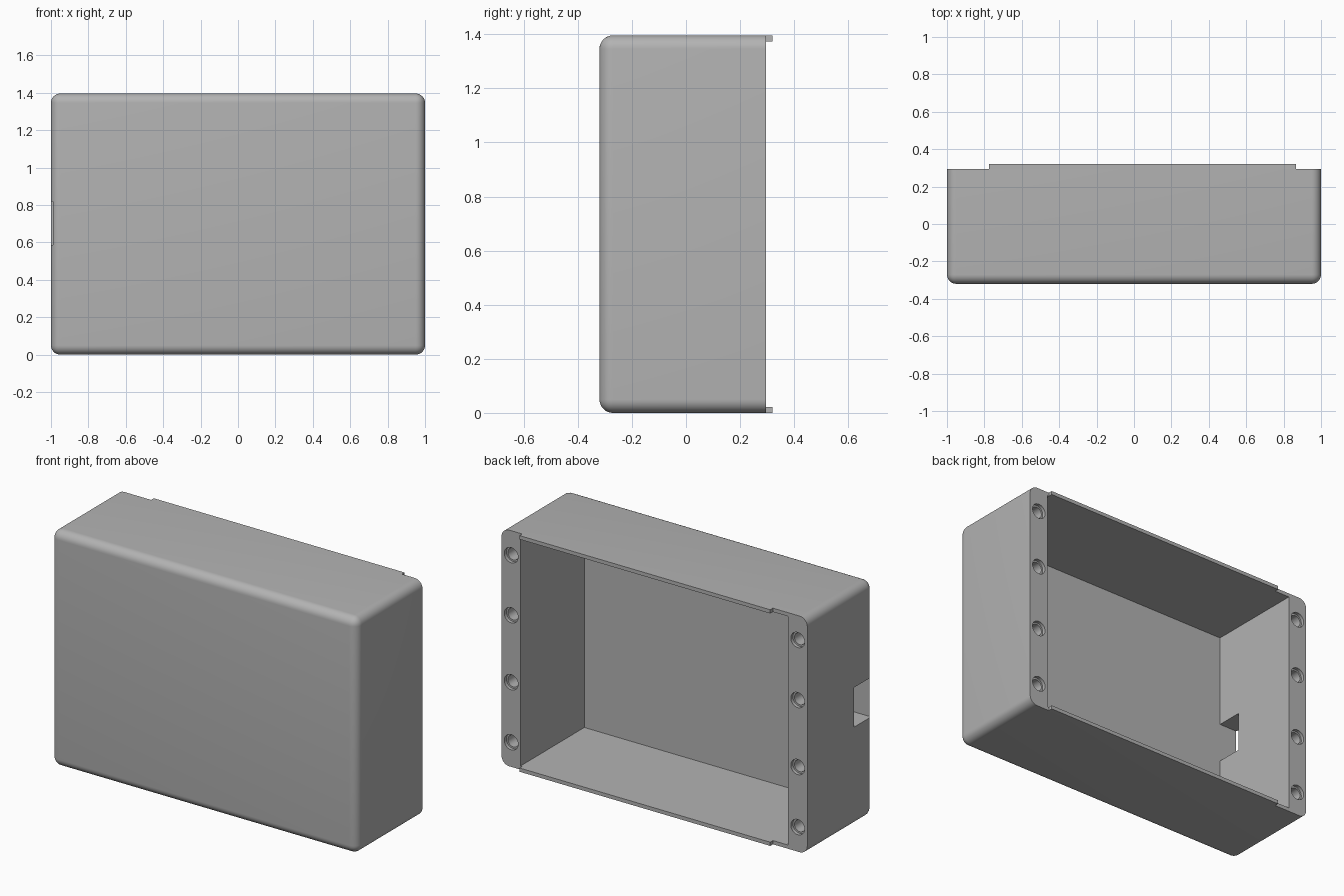
import bpy, bmesh
from mathutils import Matrix, Vector

if "Cube" in bpy.data.objects:
    bpy.data.objects.remove(bpy.data.objects["Cube"])

grey = bpy.data.materials.new("neutral grey")
grey.use_nodes = True
COLOUR = (0.45, 0.45, 0.45, 1)
grey.diffuse_color = COLOUR
grey.node_tree.nodes["Principled BSDF"].inputs["Base Color"].default_value = COLOUR

HEIGHT, RIM, FRONT, WALL = 1.396, 0.295, -0.32, 0.022
MID = HEIGHT / 2


def finish(name, bm):
    mesh = bpy.data.meshes.new(name)
    bm.to_mesh(mesh)
    bm.free()
    mesh.materials.append(grey)
    obj = bpy.data.objects.new(name, mesh)
    bpy.context.collection.objects.link(obj)
    return obj


def box(name, low, high, rounding=0):
    low, high = Vector(low), Vector(high)
    bm = bmesh.new()
    bmesh.ops.create_cube(bm, size=1, matrix=Matrix.Translation((low + high) / 2)
                          @ Matrix.Diagonal((*(high - low), 1)))
    if rounding:
        # Round everything except the edges of the open back rim
        edges = [e for e in bm.edges if min(v.co.y for v in e.verts) < high.y - 0.01]
        bmesh.ops.bevel(bm, geom=edges, offset=rounding, segments=8,
                        profile=0.5, affect='EDGES')
    return finish(name, bm)


def rod(name, x, z, radius, depth):
    # Cylinder along y, sunk from just outside the rim to the given depth
    bm = bmesh.new()
    bmesh.ops.create_cone(bm, cap_ends=True, segments=32, radius1=radius, radius2=radius,
                          depth=depth + 0.05,
                          matrix=Matrix.Translation((x, RIM + (0.05 - depth) / 2, z))
                          @ Matrix.Rotation(1.5707963, 4, 'X'))
    return finish(name, bm)


def cut(target, cutter):
    mod = target.modifiers.new("cut", 'BOOLEAN')
    mod.operation, mod.solver, mod.object = 'DIFFERENCE', 'EXACT', cutter
    bpy.context.view_layer.objects.active = target
    bpy.ops.object.modifier_apply(modifier=mod.name)
    bpy.data.objects.remove(cutter)


# Rounded housing, hollowed from the back
housing = box("housing", (-1, FRONT, 0), (1, RIM, HEIGHT), 0.05)
cut(housing, box("cavity", (-0.875, -0.3, WALL), (0.875, 0.5, HEIGHT - WALL)))

# Cable opening through the right wall
cut(housing, box("cable_opening", (-1.1, -0.3, 0.586), (-0.8, -0.142, 0.82)))

# Stepped screw holes in both side rims
for x in (-0.937, 0.937):
    for dz in (-0.553, -0.198, 0.198, 0.553):
        cut(housing, rod("counterbore", x, MID + dz, 0.045, 0.02))
        cut(housing, rod("screw_hole", x, MID + dz, 0.035, 0.2))

# Locating lips along the top and bottom of the rim
lips = [box("bottom_lip", (-0.775, RIM, 0), (0.865, 0.32, WALL)),
        box("top_lip", (-0.775, RIM, HEIGHT - WALL), (0.865, 0.32, HEIGHT))]

bpy.ops.object.select_all(action='DESELECT')
housing.select_set(True)
bpy.context.view_layer.objects.active = housing
bpy.ops.object.shade_smooth_by_angle(angle=0.6)
